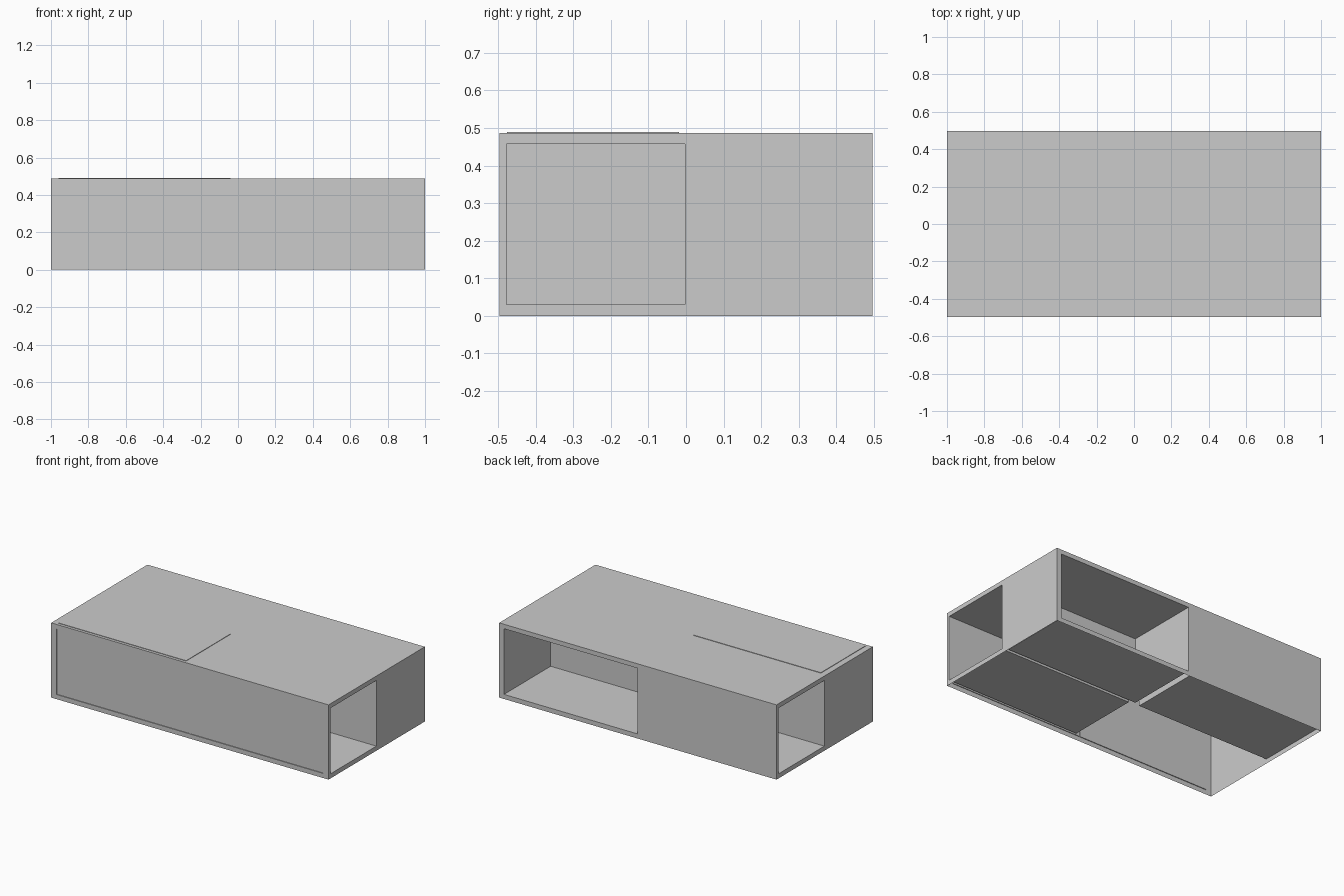
import bpy, bmesh
from mathutils import Vector

if "Cube" in bpy.data.objects:
    bpy.data.objects.remove(bpy.data.objects["Cube"])

X, Y, H = 1.0, 0.496, 0.487   # half length, half width, height
GAP = 0.003                   # half rib left between neighbouring cells


def rect(a0, a1, b0, b1):
    return [(a0, b0), (a1, b0), (a1, b1), (a0, b1)]


def build_wall(name, centre, across, up, cells):
    """Wall of flat cells; each cell may hold an inset pocket sunk inward."""
    c, u, v = Vector(centre), Vector(across), Vector(up)
    n = u.cross(v)
    bm = bmesh.new()

    def quad(pts):
        bm.faces.new([bm.verts.new(c + u * a + v * b - n * d) for a, b, d in pts])

    for outer, hole, depth in cells:
        o = rect(*outer)
        if hole is None:
            quad([(a, b, 0) for a, b in o])
            continue
        h = rect(*hole)
        for i in range(4):
            j = (i + 1) % 4
            quad([(*o[i], 0), (*o[j], 0), (*h[j], 0), (*h[i], 0)])
            quad([(*h[i], 0), (*h[j], 0), (*h[j], depth), (*h[i], depth)])
        quad([(a, b, depth) for a, b in h])
    bmesh.ops.remove_doubles(bm, verts=bm.verts, dist=0.0005)
    me = bpy.data.meshes.new(name)
    bm.to_mesh(me)
    bm.free()
    ob = bpy.data.objects.new(name, me)
    bpy.context.collection.objects.link(ob)


def left_cell(half, inset, depth=None):
    hole = None if depth is None else (-half + inset, -GAP, 0.03, 0.458)
    return (-half, 0, 0, H), hole, depth


def right_cell(half, inset, depth=None):
    hole = None if depth is None else (GAP, half - inset, 0.03, 0.458)
    return (0, half, 0, H), hole, depth


# front: two shallow recessed panels
build_wall("front_wall", (0, -Y, 0), (1, 0, 0), (0, 0, 1),
           [left_cell(X, 0.04, 0.005), right_cell(X, 0.04, 0.005)])
# deep compartments opening to the right, back and left
build_wall("right_wall", (X, 0, 0), (0, 1, 0), (0, 0, 1),
           [left_cell(Y, 0.018, 0.963), right_cell(Y, 0.018)])
build_wall("back_wall", (0, Y, 0), (-1, 0, 0), (0, 0, 1),
           [left_cell(X, 0.035, 0.48), right_cell(X, 0.035)])
build_wall("left_wall", (-X, 0, 0), (0, -1, 0), (0, 0, 1),
           [left_cell(Y, 0.018, 0.963), right_cell(Y, 0.018)])
# top with one slightly raised panel; the underside stays open
build_wall("top", (0, 0, H), (1, 0, 0), (0, 1, 0),
           [((-X, 0, -Y, 0), (-0.96, -0.04, -0.477, -0.018), -0.003),
            ((0, X, -Y, 0), None, 0),
            ((-X, 0, 0, Y), None, 0),
            ((0, X, 0, Y), None, 0)])
